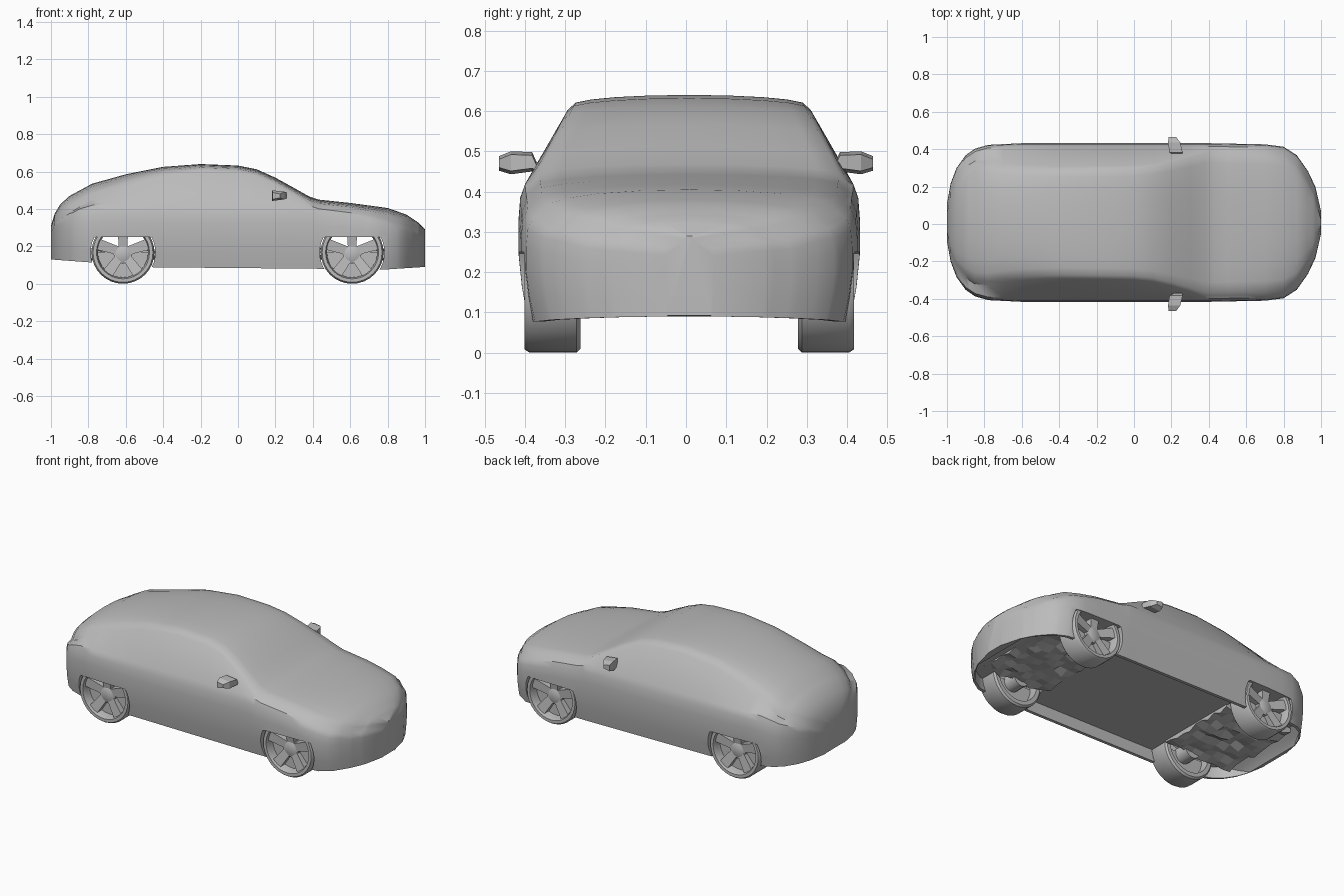
import bpy, bmesh, math, random

cube = bpy.data.objects.get("Cube")
if cube:
    bpy.data.objects.remove(cube, do_unlink=True)

random.seed(4)
paint = bpy.data.materials.new("plain_grey")
paint.use_nodes = True
GREY = (0.5, 0.5, 0.5, 1)
paint.diffuse_color = GREY
paint.node_tree.nodes["Principled BSDF"].inputs["Base Color"].default_value = GREY

MID = 0.008          # centre line of the car
WHEEL_Z = 0.168
AXLES = {"rear": -0.615, "front": 0.61}


def loft(name, rings, closed=False):
    """Skin a list of equal point rings; cap the ends unless closed."""
    bm = bmesh.new()
    rows = [[bm.verts.new(p) for p in ring] for ring in rings]
    pairs = list(zip(rows, rows[1:])) + ([(rows[-1], rows[0])] if closed else [])
    for a, b in pairs:
        for i in range(len(a)):
            j = (i + 1) % len(a)
            bm.faces.new((a[i], a[j], b[j], b[i]))
    if not closed:
        bm.faces.new(rows[0])
        bm.faces.new(rows[-1])
    bmesh.ops.recalc_face_normals(bm, faces=bm.faces)
    mesh = bpy.data.meshes.new(name)
    bm.to_mesh(mesh)
    bm.free()
    mesh.materials.append(paint)
    obj = bpy.data.objects.new(name, mesh)
    bpy.context.collection.objects.link(obj)
    return obj


def smooth(obj, degrees=35):
    bpy.ops.object.select_all(action="DESELECT")
    obj.select_set(True)
    bpy.context.view_layer.objects.active = obj
    bpy.ops.object.shade_smooth_by_angle(angle=math.radians(degrees))


def circle(x, y, z, r, n=32, top=9):
    """Ring in the xz plane, optionally flattened at a top height."""
    turns = [2 * math.pi * i / n for i in range(n)]
    return [(x + r * math.cos(t), y, min(top, z + r * math.sin(t))) for t in turns]


def lookup(curve, x):
    for (x0, v0), (x1, v1) in zip(curve, curve[1:]):
        if x <= x1:
            return v0 + (v1 - v0) * (x - x0) / (x1 - x0)
    return curve[-1][1]


# Side and plan outlines of the body
ROOF = [(-1, .31), (-.98, .375), (-.95, .425), (-.9, .47), (-.78, .535), (-.6, .585),
        (-.4, .625), (-.2, .64), (0, .632), (.1, .612), (.2, .567), (.3, .512),
        (.38, .467), (.43, .45), (.6, .432), (.8, .405), (.9, .37), (.96, .33), (1, .29)]
PLAN = [(-1, .1), (-.98, .21), (-.95, .29), (-.9, .36), (-.85, .395), (-.78, .415),
        (-.6, .424), (.4, .424), (.7, .418), (.8, .405), (.87, .36), (.93, .275),
        (.97, .19), (1, .06)]
SILL = [(-1, .13), (-.8, .115), (-.45, .088), (.45, .08), (.8, .077), (1, .09)]
# Fall from the centre line to the roof or bonnet edge
DROP = [(-1, .02), (-.95, .06), (-.88, .08), (-.7, .07), (-.45, .04), (-.2, .027),
        (.3, .027), (.6, .032), (.85, .055), (.94, .045), (1, .01)]
# Extra narrowing of the roof towards the tail
TUCK = [(-1, 0), (-.9, .03), (-.66, .045), (-.4, .015), (-.2, 0), (1, 0)]
# Depth of the hollow underside
HOLLOW = [(-.97, .002), (-.93, .07), (.89, .07), (.96, .002)]


def section(x):
    top, w, low, drop, tuck = (lookup(c, x) for c in (ROOF, PLAN, SILL, DROP, TUCK))
    belt = min(.42, top - drop - .02)
    edge = w - .03 - tuck - .52 * (top - drop - belt)
    floor = low + lookup(HOLLOW, max(x, -.97))
    rise = belt - low
    half = [(.9 * w, floor), (.9 * w, low), (.945 * w, low), (.98 * w, low + .25 * rise),
            (w, low + .5 * rise), (w, low + .72 * rise), (.99 * w, low + .89 * rise),
            (.96 * w, belt), (edge + .008, top - drop - .01), (edge - .012, top - .7 * drop),
            (.83 * edge, top - .42 * drop), (.62 * edge, top - .2 * drop),
            (.33 * edge, top - .05 * drop)]
    loop = [(0, floor)] + half + [(0, top)] + [(-y, z) for y, z in reversed(half)]
    return [(x, MID + y, z) for y, z in loop]


stations = sorted({p[0] for p in ROOF + PLAN + DROP}
                  | {round(-.7 + .1 * i, 2) for i in range(15)})
body = loft("body_shell", [section(x) for x in stations])

# Open wheel wells through the underside
for end, x in AXLES.items():
    cutter = loft(end + "_well_cutter",
                  [circle(x, y, WHEEL_Z, .173, 40, .25) for y in (-.7, .7)])
    cutter.hide_render = True
    mod = body.modifiers.new("wheel_well", "BOOLEAN")
    mod.object = cutter
    mod.solver = "EXACT"
    bpy.context.view_layer.objects.active = body
    bpy.ops.object.modifier_apply(modifier=mod.name)
    bpy.data.objects.remove(cutter, do_unlink=True)
smooth(body)


def running_gear(name, x, back, ahead):
    """Rough, uneven mass filling the bay around an axle."""
    count = 9
    spans = [back + (ahead - back) * i / (count - 1) for i in range(count)]
    rings = []
    for y in [MID - .26 + .052 * i for i in range(11)]:
        under = [(a, .14) for a in spans]
        over = [(a, .178) for a in reversed(spans)]
        rings.append([(x + a, y, z + random.uniform(-.016, .016)) for a, z in under + over])
    loft(name, rings)


running_gear("rear_running_gear", AXLES["rear"], -.28, .18)
running_gear("front_running_gear", AXLES["front"], -.18, .25)

# Wheels: open rim, hub, five spokes and a part disc behind them
for end, x in AXLES.items():
    for side, s in (("left", 1), ("right", -1)):
        name = end + "_" + side + "_"
        profile = [(.27, .158), (.28, .168), (.397, .168), (.409, .16),
                   (.409, .142), (.385, .134), (.27, .134)]
        rim = loft(name + "wheel", [circle(x, MID + s * y, WHEEL_Z, r) for y, r in profile],
                   closed=True)
        smooth(rim)
        hub = loft(name + "hub", [circle(x, MID + s * y, WHEEL_Z - .01, r, 16)
                                  for y, r in ((.24, .05), (.375, .05), (.385, .03))])
        smooth(hub)
        loft(name + "brake_disc", [circle(x, MID + s * y, WHEEL_Z, .137, 32, .17)
                                   for y in (.325, .355)])
        for k in range(5):
            t = math.radians(90 + 72 * k)
            ux, uz = math.cos(t), math.sin(t)
            rings = []
            for r, wide, out in ((.02, .022, .377), (.14, .03, .395)):
                rings.append([(x + ux * r - uz * a * wide, MID + s * y,
                               WHEEL_Z + uz * r + ux * a * wide)
                              for a, y in ((-1, out), (1, out), (1, out - .04), (-1, out - .04))])
            loft(name + "spoke_%d" % (k + 1), rings)

# Door mirrors, flaring away from a thin stem
for side, s in (("left", 1), ("right", -1)):
    rings = []
    for y, x, half_x, z0, z1 in ((.34, .24, .03, .435, .46), (.372, .235, .025, .444, .475),
                                 (.382, .225, .035, .45, .498), (.435, .215, .033, .443, .5),
                                 (.465, .205, .02, .452, .488)):
        rings.append([(x - half_x, s * y, z0), (x + half_x, s * y, z0 + .008),
                      (x + half_x, s * y, z1 - .008), (x - half_x, s * y, z1)])
    loft(side + "_mirror", rings)
